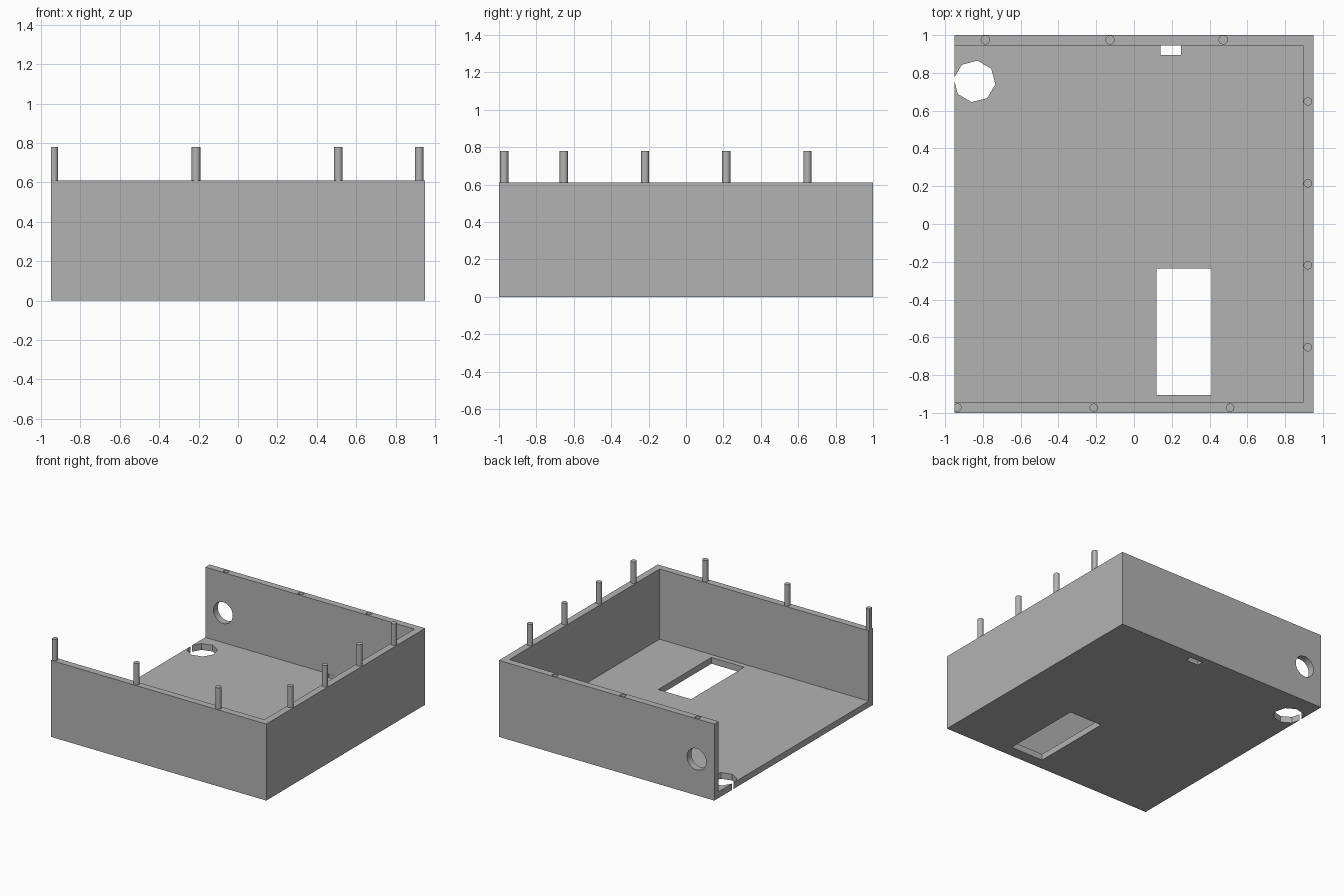
import bpy
import bmesh
from math import radians
from mathutils import Matrix, Vector

if "Cube" in bpy.data.objects:
    bpy.data.objects.remove(bpy.data.objects["Cube"], do_unlink=True)

# Overall sizes
HALF_X, HALF_Y, HEIGHT = 0.95, 1.0, 0.61
WALL, FLOOR = 0.055, 0.05
PEG_RADIUS, PEG_LENGTH = 0.022, 0.17

grey = bpy.data.materials.new("plain grey")
grey.use_nodes = True
COLOUR = (0.45, 0.45, 0.45, 1)
grey.diffuse_color = COLOUR
grey.node_tree.nodes["Principled BSDF"].inputs["Base Color"].default_value = COLOUR


def finish(name, bm):
    mesh = bpy.data.meshes.new(name)
    bm.to_mesh(mesh)
    bm.free()
    mesh.materials.append(grey)
    obj = bpy.data.objects.new(name, mesh)
    bpy.context.collection.objects.link(obj)
    return obj


def box(name, low, high):
    low, high = Vector(low), Vector(high)
    bm = bmesh.new()
    bmesh.ops.create_cube(bm, size=1, matrix=Matrix.Translation((low + high) / 2)
                          @ Matrix.Diagonal((high - low).to_4d()))
    return finish(name, bm)


def cylinder(name, centre, radius, depth, sides=24, axis="Z", turn=0.0, clip=False):
    bm = bmesh.new()
    tilt = Matrix.Rotation(radians(90), 4, "X") if axis == "Y" else Matrix()
    bmesh.ops.create_cone(bm, cap_ends=True, segments=sides, radius1=radius,
                          radius2=radius, depth=depth,
                          matrix=Matrix.Translation(centre) @ tilt
                          @ Matrix.Rotation(radians(turn), 4, "Z"))
    if clip:  # trim flush with the open side
        cut = bmesh.ops.bisect_plane(bm, geom=bm.verts[:] + bm.edges[:] + bm.faces[:],
                                     plane_co=(-HALF_X, 0, 0), plane_no=(-1, 0, 0),
                                     clear_outer=True)
        edges = [e for e in cut["geom_cut"] if isinstance(e, bmesh.types.BMEdge)]
        if edges:
            bmesh.ops.holes_fill(bm, edges=[e for e in bm.edges if e.is_boundary])
    return finish(name, bm)


def smooth(obj):
    bpy.ops.object.select_all(action="DESELECT")
    obj.select_set(True)
    bpy.context.view_layer.objects.active = obj
    bpy.ops.object.shade_smooth_by_angle(angle=radians(30))


def carve(target, cutter):
    mod = target.modifiers.new("carve", "BOOLEAN")
    mod.operation, mod.solver, mod.object = "DIFFERENCE", "EXACT", cutter
    bpy.context.view_layer.objects.active = target
    bpy.ops.object.modifier_apply(modifier=mod.name)
    bpy.data.objects.remove(cutter, do_unlink=True)


# Tray with three walls, open on the right side
tray = box("tray", (-HALF_X, -HALF_Y, 0), (HALF_X, HALF_Y, HEIGHT))
carve(tray, box("hollow", (-HALF_X - 0.2, -HALF_Y + WALL, FLOOR),
                (HALF_X - WALL, HALF_Y - WALL, HEIGHT + 0.2)))

# Floor openings
carve(tray, box("large_slot", (0.12, -0.905, -0.1), (0.41, -0.235, 0.2)))
carve(tray, box("small_slot", (0.14, 0.895, -0.1), (0.25, 0.944, 0.2)))
carve(tray, cylinder("octagon_hole", (-0.844, 0.755, 0), 0.111, 0.3, sides=8, turn=-8))

# Round port through the back wall
carve(tray, cylinder("round_port", (-0.793, 0.97, 0.288), 0.085, 0.2, sides=32, axis="Y"))

# Sockets in the back rim
for x in (-0.787, -0.127, 0.472):
    carve(tray, cylinder("socket", (x, 0.975, HEIGHT), PEG_RADIUS, 2 * PEG_LENGTH))
smooth(tray)

# Pegs on the front rim and the left rim
front = [(-0.935 + 0.722 * i, -0.972) for i in range(3)]
side = [(0.92, -0.653 + 0.434 * i) for i in range(4)]
for label, spots in (("front_peg", front), ("left_peg", side)):
    for i, (x, y) in enumerate(spots, 1):
        peg = cylinder(f"{label}_{i}", (x, y, HEIGHT + PEG_LENGTH / 2),
                       PEG_RADIUS, PEG_LENGTH, clip=True)
        smooth(peg)
